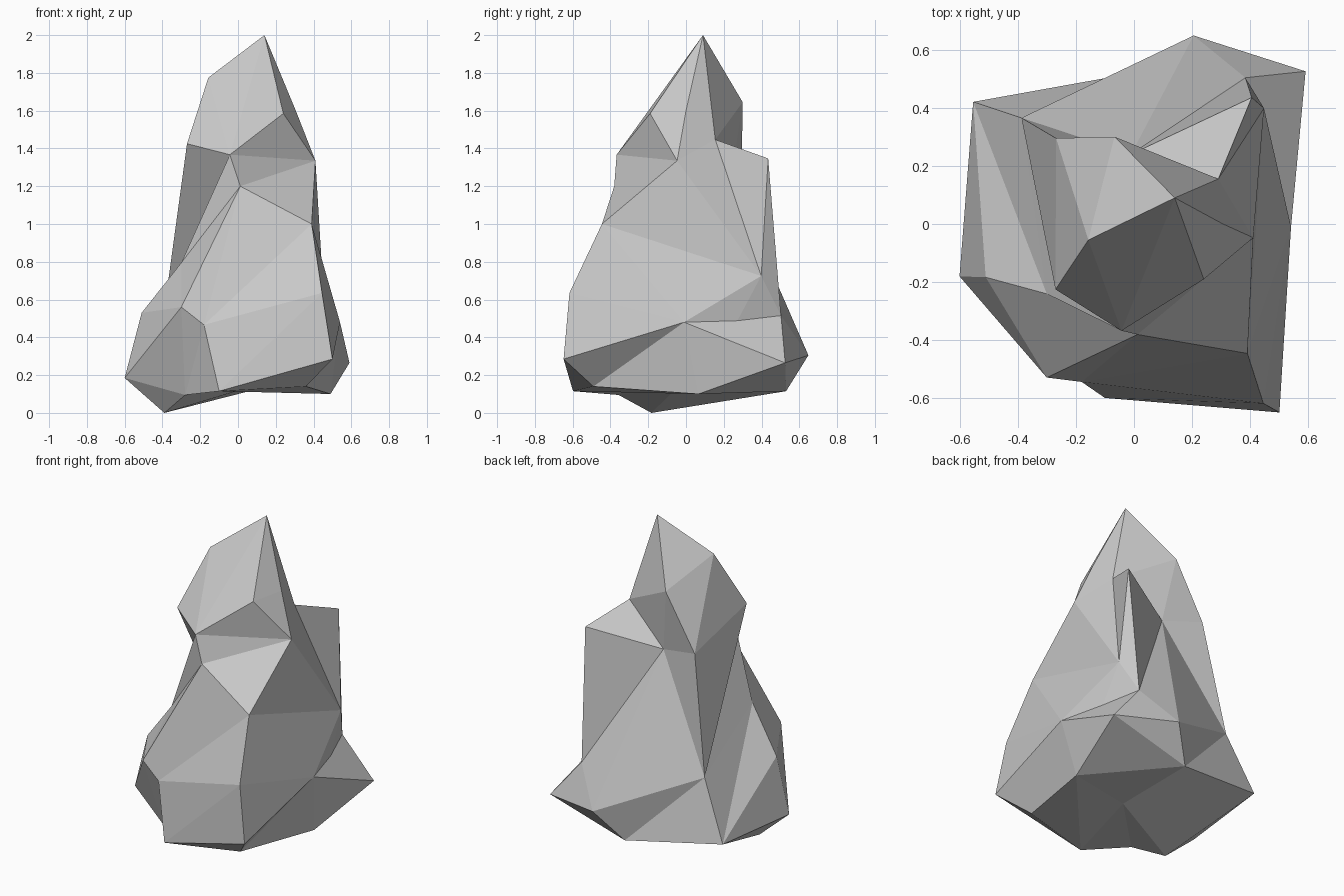
import bpy
import bmesh

# Remove the default cube only
default_cube = bpy.data.objects.get("Cube")
if default_cube:
    bpy.data.objects.remove(default_cube, do_unlink=True)

# Plain stone colour
stone = bpy.data.materials.new("grey_stone")
stone.use_nodes = True
stone_colour = (0.58, 0.58, 0.58, 1)
stone.diffuse_color = stone_colour
stone.node_tree.nodes["Principled BSDF"].inputs["Base Color"].default_value = stone_colour

# Named corners of the crag, from the peak downwards
corners = dict(
    peak=(.14, .09, 2),
    peak_right=(-.157, -.055, 1.775),
    peak_back=(-.067, .3, 1.645),
    peak_left=(.306, 0, 1.6),
    brow_left=(.24, -.19, 1.585),
    brow_right=(-.27, -.225, 1.425),
    brow_middle=(-.043, -.367, 1.367),
    shoulder_left=(.41, -.047, 1.335),
    saddle=(.29, .155, 1.447),
    notch_back=(-.01, .24, 1.24),
    neck_back=(-.268, .295, 1.3),
    neck_front=(.012, -.38, 1.2),
    fin_top=(.405, .435, 1.347),
    fin_side=(.447, .398, .725),
    fin_foot=(.383, .503, .515),
    chest_left=(.39, -.445, 1),
    gully=(-.3, -.24, .795),
    belly_left=(.445, -.617, .635),
    belly_right=(-.3, -.528, .56),
    belly_middle=(-.18, -.543, .466),
    hip_right=(-.51, -.183, .53),
    hip_left=(.54, -.01, .48),
    hip_back=(-.387, .365, .57),
    base_front_left=(.5, -.648, .285),
    base_front=(-.1, -.598, .115),
    base_right=(-.6, -.18, .185),
    base_back_right=(-.553, .42, .21),
    base_back=(.205, .648, .305),
    toe_left=(.59, .525, .265),
    under_back=(.06, .53, .115),
    under_left=(.49, .066, .1),
    under_front_left=(.36, -.49, .14),
    under_front=(-.28, -.357, .095),
    under_middle=(.04, -.05, .13),
    under_right=(-.39, -.183, 0),
)

# Each convex chunk of stone is wrapped around some of the corners
chunks = {
    # Upper stones
    "rock_crown": """peak peak_right peak_back peak_left brow_left brow_right
        brow_middle shoulder_left saddle notch_back neck_back""",
    "rock_overhang": "brow_right brow_middle neck_back notch_back hip_back",
    "rock_waist": """brow_middle neck_front gully hip_back notch_back
        shoulder_left saddle""",
    "rock_fin": "fin_top fin_side fin_foot saddle notch_back",
    "rock_chest": """shoulder_left neck_front chest_left saddle fin_side
        fin_foot notch_back hip_back""",
    # Middle stones
    "rock_torso_left": """neck_front chest_left belly_middle hip_left fin_side
        fin_foot notch_back hip_back under_left""",
    "rock_torso_right": """neck_front gully belly_right belly_middle hip_back
        notch_back under_middle""",
    "rock_belly": """chest_left belly_left belly_middle base_front_left
        base_front hip_left under_front_left""",
    "rock_right_flank": """gully hip_right base_right belly_right belly_middle
        under_front base_back_right""",
    "rock_back_flank": "hip_back gully base_back_right under_back under_middle",
    "rock_back": """notch_back hip_back base_back under_back fin_foot
        hip_left under_left""",
    "rock_toe": """toe_left hip_left fin_foot base_back under_back
        under_left under_front_left""",
    # Underside stones
    "rock_base_left": """neck_front under_middle under_left under_front_left
        base_front""",
    "rock_base_right": """neck_front under_middle base_front belly_middle
        under_front base_back_right""",
    "rock_base_back": """neck_front under_middle under_left under_back
        base_back_right""",
    "rock_spur": """under_right base_right base_back_right under_back
        under_middle under_front""",
}


def build_chunk(name, corner_names):
    """Wrap a flat-shaded convex chunk around the named corners."""
    bm = bmesh.new()
    for corner in corner_names.split():
        bm.verts.new(corners[corner])
    bmesh.ops.convex_hull(bm, input=bm.verts[:])
    loose = [v for v in bm.verts if not v.link_faces]
    bmesh.ops.delete(bm, geom=loose, context="VERTS")
    bmesh.ops.recalc_face_normals(bm, faces=bm.faces[:])
    mesh = bpy.data.meshes.new(name)
    bm.to_mesh(mesh)
    bm.free()
    mesh.materials.append(stone)
    chunk = bpy.data.objects.new(name, mesh)
    bpy.context.collection.objects.link(chunk)


for chunk_name, chunk_corners in chunks.items():
    build_chunk(chunk_name, chunk_corners)
